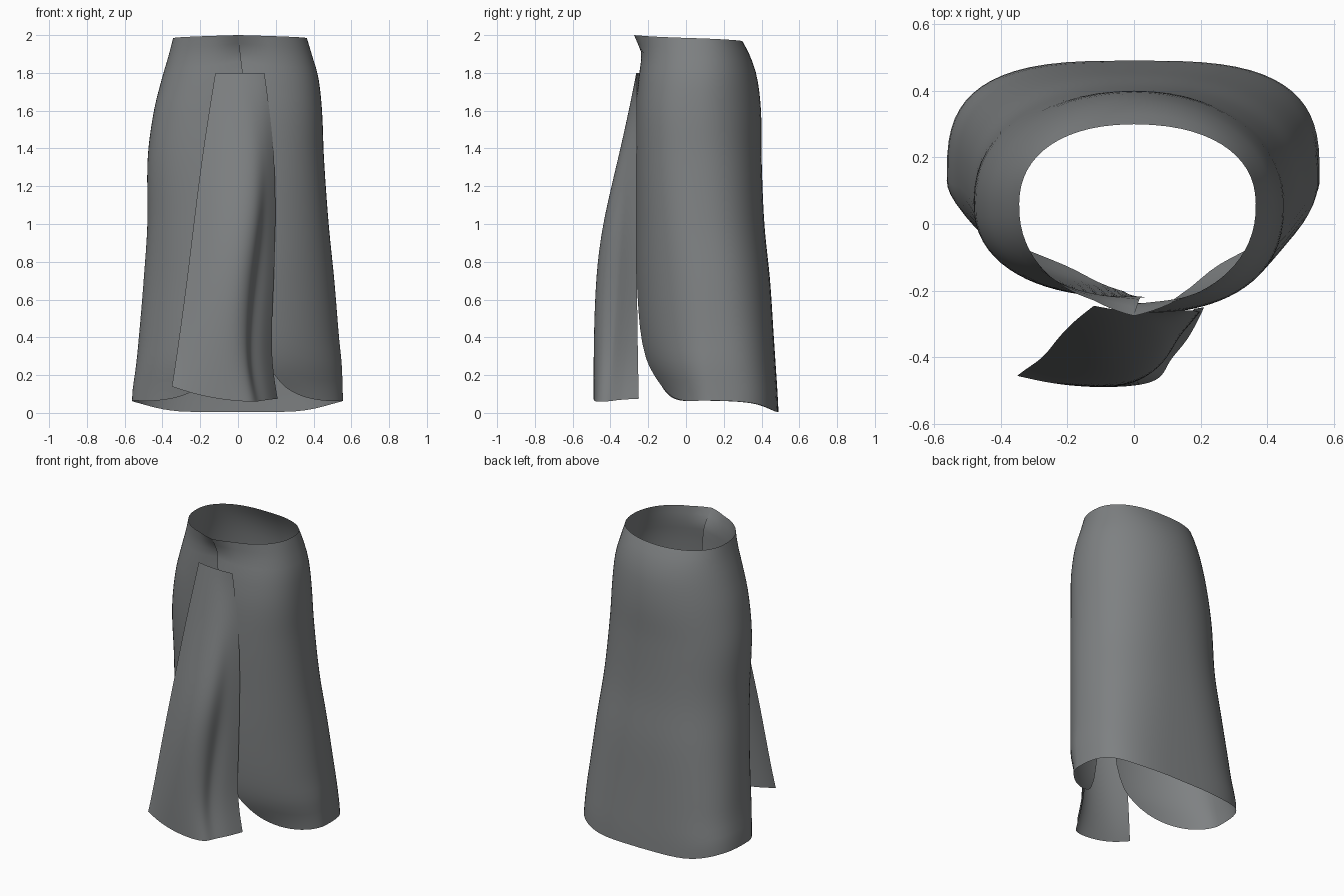
import bpy, math

if "Cube" in bpy.data.objects:
    bpy.data.objects.remove(bpy.data.objects["Cube"])

grey = bpy.data.materials.new("grey cloth")
grey.diffuse_color = (0.21, 0.22, 0.225, 1)
grey.use_nodes = True
grey.node_tree.nodes["Principled BSDF"].inputs["Base Color"].default_value = grey.diffuse_color


def lerp_keys(keys, t):
    """Smooth (Hermite) lookup in rows of (position, value, value, ...)."""
    t = min(max(t, keys[0][0]), keys[-1][0])
    i = next(i for i in range(len(keys) - 1) if t <= keys[i + 1][0])
    a, b = keys[i], keys[i + 1]
    p, n = keys[max(i - 1, 0)], keys[min(i + 2, len(keys) - 1)]
    h = b[0] - a[0]
    k = (t - a[0]) / h
    out = []
    for j in range(1, len(a)):
        ma = (b[j] - p[j]) / (b[0] - p[0]) * h
        mb = (n[j] - a[j]) / (n[0] - a[0]) * h
        out.append((2*k**3 - 3*k*k + 1) * a[j] + (k**3 - 2*k*k + k) * ma
                   + (3*k*k - 2*k**3) * b[j] + (k**3 - k*k) * mb)
    return out


def sheet(name, rows, subsurf=0):
    """Open cloth surface from a grid of points, smooth shaded."""
    n = len(rows[0])
    faces = [(r * n + c, (r + 1) * n + c, (r + 1) * n + c + 1, r * n + c + 1)
             for r in range(len(rows) - 1) for c in range(n - 1)]
    me = bpy.data.meshes.new(name)
    me.from_pydata([p for row in rows for p in row], [], faces)
    me.polygons.foreach_set("use_smooth", [True] * len(faces))
    me.materials.append(grey)
    ob = bpy.data.objects.new(name, me)
    bpy.context.collection.objects.link(ob)
    if subsurf:
        mod = ob.modifiers.new("smooth", "SUBSURF")
        mod.levels = mod.render_levels = subsurf
        mod.boundary_smooth = "PRESERVE_CORNERS"
    return ob


# Skirt body: height, left width, right width, widest y, left front y, right front y,
# back y, left edge angle, right edge angle, front squareness, back squareness
section = [
    (0.00, .560, .560, .13, -.12, -.13, .490, 6, 12, 1.1, .64),
    (0.10, .560, .555, .13, -.14, -.15, .485, 6, 12, 1.1, .64),
    (0.25, .540, .550, .12, -.185, -.215, .475, 5, 12, 1.08, .68),
    (0.40, .525, .535, .12, -.20, -.245, .465, 4, 11, 1.05, .72),
    (0.70, .500, .510, .10, -.21, -.265, .445, 2, 9, 1.02, .80),
    (1.00, .480, .480, .07, -.215, -.268, .415, 0, 7, .95, .85),
    (1.35, .478, .455, .06, -.220, -.27, .400, -2, 5, .86, .92),
    (1.60, .445, .445, .06, -.220, -.265, .397, -3, 3, .82, .98),
    (1.78, .400, .425, .06, -.220, -.25, .375, -3, 2, .85, .97),
    (1.90, .365, .390, .05, -.220, -.235, .335, -2, 1, .90, .90),
    (2.00, .340, .360, .05, -.245, -.245, .280, 0, 0, .95, .84),
]
# Hem height by angle from the front (rounded front corners)
hem = [(10, .55), (14, .36), (18, .26), (30, .13), (50, .07),
       (90, .065), (120, .05), (155, .01), (180, .004)]


def skirt_point(s, t):
    """s runs -1 (left opening) to 1 (right opening) with 0 at the back, t from waist to hem."""
    f = (1 - abs(s)) ** 1.25
    top = 2.0 - 0.033 * f
    low = lerp_keys(hem, 12 + 168 * f)[0]
    z = top + (low - top) * t
    wl, wr, yc, yl, yr, yb, gl, gr, ef, eb = lerp_keys(section, z)
    w, yf, gap = (wr, yr, gr) if s > 0 else (-wl, yl, gl)
    a = math.radians(gap + (180 - gap) * f)
    c, sn = math.cos(a), math.sin(a)
    e = ef if c > 0 else eb
    x = w * math.copysign(abs(sn) ** e, sn)
    y = yc + (yf - yc if c > 0 else yb - yc) * abs(c) ** e
    if z > 1.9:  # waist is pulled to a small point at the front
        y -= 0.03 * max(0, 1 - f * 9) * (z - 1.9) * 10
    return x, y, z


COLS, ROWS = 36, 36
sheet("skirt_body", [[skirt_point(c / COLS, r / ROWS) for c in range(-COLS, COLS + 1)]
                     for r in range(ROWS + 1)])

# Front hanging panel: plan outline at each height, folded on its right side
panel = {
    1.80: [(-.12, -.245), (-.08, -.253), (-.03, -.26), (.02, -.264), (.07, -.264), (.11, -.262), (.14, -.258)],
    1.40: [(-.185, -.295), (-.08, -.335), (.02, -.348), (.10, -.342), (.155, -.31), (.175, -.285), (.195, -.26)],
    1.00: [(-.235, -.35), (-.11, -.43), (.03, -.455), (.11, -.42), (.13, -.35), (.165, -.31), (.20, -.265)],
    0.70: [(-.27, -.40), (-.13, -.475), (.01, -.49), (.075, -.425), (.08, -.355), (.145, -.315), (.19, -.26)],
    0.30: [(-.325, -.435), (-.20, -.485), (-.04, -.497), (.045, -.45), (.04, -.385), (.11, -.345), (.17, -.255)],
    0.07: [(-.35, -.455), (-.22, -.485), (-.05, -.492), (.085, -.475), (.10, -.41), (.16, -.355), (.21, -.25)],
}
drop = [.07, .025, -.005, -.012, -.01, 0, .005]
rows = []
for z, pts in panel.items():
    k = 1 if z < 0.1 else 0
    rows.append([(x, y, z + k * d) for (x, y), d in zip(pts, drop)])
sheet("front_panel", rows, 3)
